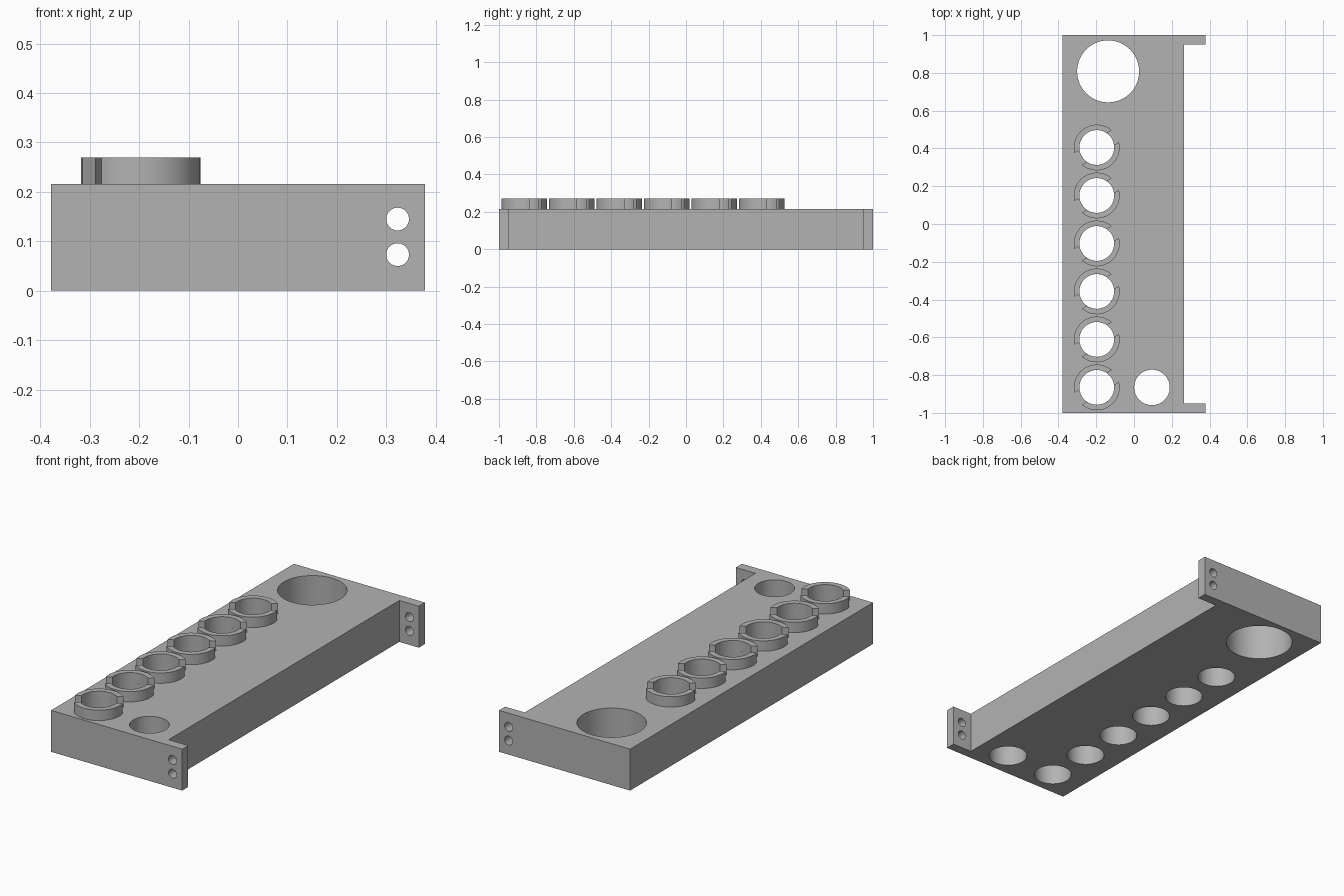
import bpy, bmesh
from math import sin, cos, asin, pi, radians

if "Cube" in bpy.data.objects:
    bpy.data.objects.remove(bpy.data.objects["Cube"])

GREY = (0.45, 0.45, 0.45, 1.0)
mat = bpy.data.materials.new("plain grey")
mat.use_nodes = True
mat.diffuse_color = GREY
mat.node_tree.nodes["Principled BSDF"].inputs["Base Color"].default_value = GREY

W, L, H = 0.378, 1.0, 0.216           # half width, half length, deck height
STEP_X, TAB = 0.265, 0.05             # deck side, bracket thickness
RING_TOP = 0.27
RING_X, RING_Y, PITCH = -0.197, -0.865, 0.254
R_OUT, R_IN = 0.121, 0.092
SLOT, SLOT_ANGLE = 0.037, radians(31.5)


def prism(name, outline, z0, z1):
    """Extrude a closed xy outline from z0 to z1."""
    bm = bmesh.new()
    face = bm.faces.new([bm.verts.new((x, y, z0)) for x, y in outline])
    top = bmesh.ops.extrude_face_region(bm, geom=[face])
    verts = [v for v in top["geom"] if isinstance(v, bmesh.types.BMVert)]
    bmesh.ops.translate(bm, verts=verts, vec=(0, 0, z1 - z0))
    bmesh.ops.recalc_face_normals(bm, faces=bm.faces)
    mesh = bpy.data.meshes.new(name)
    bm.to_mesh(mesh)
    bm.free()
    mesh.materials.append(mat)
    obj = bpy.data.objects.new(name, mesh)
    bpy.context.collection.objects.link(obj)
    return obj


def select(obj):
    bpy.ops.object.select_all(action='DESELECT')
    obj.select_set(True)
    bpy.context.view_layer.objects.active = obj


def smooth(obj):
    select(obj)
    bpy.ops.object.shade_smooth_by_angle(angle=radians(30))


def arc(cx, cy, r, a0, a1, n):
    steps = [a0 + (a1 - a0) * i / n for i in range(n + 1)]
    return [(cx + r * cos(a), cy + r * sin(a)) for a in steps]


def drill(obj, radius, location, depth, rotation=(0, 0, 0)):
    """Cut a round through hole."""
    bpy.ops.mesh.primitive_cylinder_add(vertices=64, radius=radius, depth=depth,
                                        location=location, rotation=rotation)
    cutter = bpy.context.object
    cutter.name = "hole_cutter"
    cutter.hide_render = True
    cutter.data.materials.append(mat)
    select(obj)
    mod = obj.modifiers.new("hole", 'BOOLEAN')
    mod.operation = 'DIFFERENCE'
    mod.solver = 'EXACT'
    mod.object = cutter
    bpy.ops.object.modifier_apply(modifier=mod.name)
    bpy.data.objects.remove(cutter)


# Deck with an end bracket at the front and back
rack = prism("rack_body", [(-W, -L), (W, -L), (W, -L + TAB), (STEP_X, -L + TAB),
                           (STEP_X, L - TAB), (W, L - TAB), (W, L), (-W, L)], 0, H)

# Row of tube holes, large jar hole and single side hole
ring_ys = [RING_Y + PITCH * i for i in range(6)]
for y in ring_ys:
    drill(rack, R_IN, (RING_X, y, H / 2), 1)
drill(rack, 0.164, (-0.137, 0.808, H / 2), 1)
drill(rack, 0.094, (0.095, RING_Y, H / 2), 1)

# Mounting screw holes through both brackets
for z in (0.073, 0.145):
    drill(rack, 0.023, (0.323, 0, z), 3, (pi / 2, 0, 0))
smooth(rack)

# Raised collars, each split in two by a straight diagonal slot
gap_out, gap_in = asin(SLOT / R_OUT), asin(SLOT / R_IN)
for i, y in enumerate(ring_ys):
    for side, turn in (("back", 0), ("front", pi)):
        a = SLOT_ANGLE + turn
        outline = arc(RING_X, y, R_OUT, a + gap_out, a + pi - gap_out, 28)
        outline += arc(RING_X, y, R_IN, a + pi - gap_in, a + gap_in, 28)
        smooth(prism(f"collar_{side}_{i + 1}", outline, H, RING_TOP))
